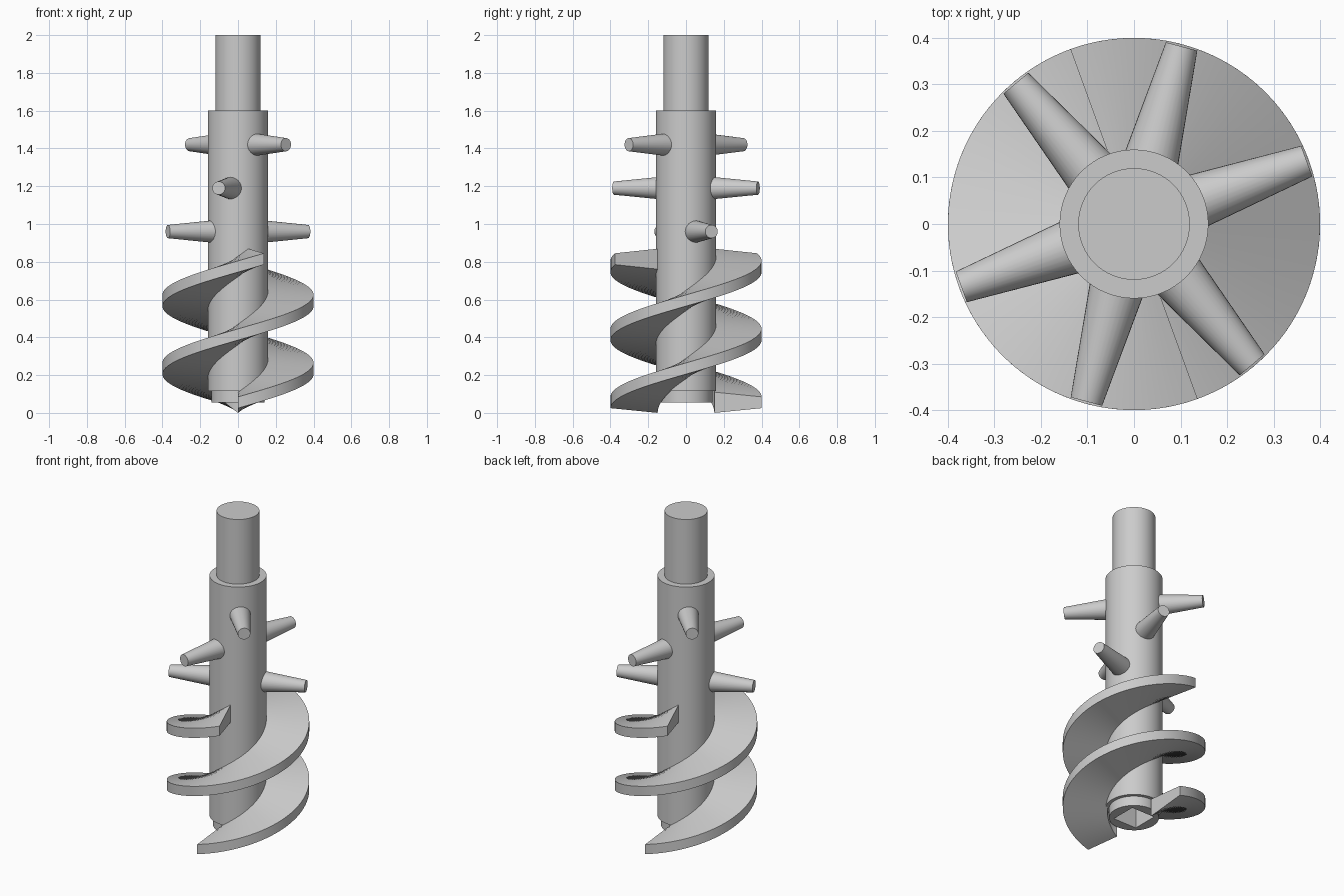
import bpy, bmesh, math
from mathutils import Matrix, Vector

cube = bpy.data.objects.get("Cube")
if cube:
    bpy.data.objects.remove(cube, do_unlink=True)

steel = bpy.data.materials.new("plain_grey_steel")
steel.use_nodes = True
grey = (0.6, 0.6, 0.6, 1)
steel.diffuse_color = grey
steel.node_tree.nodes["Principled BSDF"].inputs["Base Color"].default_value = grey


def make_object(name, bm):
    bmesh.ops.recalc_face_normals(bm, faces=bm.faces)
    mesh = bpy.data.meshes.new(name)
    bm.to_mesh(mesh)
    bm.free()
    obj = bpy.data.objects.new(name, mesh)
    bpy.context.collection.objects.link(obj)
    mesh.materials.append(steel)
    return obj


def smooth(obj):
    bpy.ops.object.select_all(action="DESELECT")
    obj.select_set(True)
    bpy.context.view_layer.objects.active = obj
    bpy.ops.object.shade_smooth_by_angle(angle=math.radians(30))


def sweep(name, rings, closed):
    """Skin a list of equal point rings; cap both ends unless closed."""
    bm = bmesh.new()
    loops = [[bm.verts.new(p) for p in ring] for ring in rings]
    pairs = zip(loops, loops[1:] + loops[:1]) if closed else zip(loops, loops[1:])
    for a, b in pairs:
        for i in range(len(a)):
            j = (i + 1) % len(a)
            bm.faces.new((a[i], a[j], b[j], b[i]))
    if not closed:
        bm.faces.new(loops[0])
        bm.faces.new(loops[-1])
    return make_object(name, bm)


def circle(r, z, n=64):
    return [(r * math.cos(2 * math.pi * i / n), r * math.sin(2 * math.pi * i / n), z)
            for i in range(n)]


# Stepped shaft: bottom collar, thick core and thin drive stub
profile = [(0.14, 0.055), (0.14, 0.115), (0.16, 0.115),
           (0.16, 1.6), (0.12, 1.6), (0.12, 2.0)]
shaft = sweep("stepped_shaft", [circle(r, z) for r, z in profile], False)

# Square socket cut into the bottom of the collar
bm = bmesh.new()
bmesh.ops.create_cube(bm, size=1, matrix=Matrix.Translation((0, 0, 0.15))
                      @ Matrix.Diagonal((0.16, 0.16, 0.3, 1)))
cutter = make_object("socket_cutter", bm)
cutter.hide_render = True
cut = shaft.modifiers.new("socket", "BOOLEAN")
cut.operation = "DIFFERENCE"
cut.solver = "EXACT"
cut.object = cutter
bpy.ops.object.select_all(action="DESELECT")
shaft.select_set(True)
bpy.context.view_layer.objects.active = shaft
bpy.ops.object.modifier_apply(modifier=cut.name)
bpy.data.objects.remove(cutter, do_unlink=True)
smooth(shaft)

# Two helical blades, thicker at the root than at the rim
PITCH, TURN, STEPS = 0.72, math.radians(380), 96
section = [(0.15, -0.055), (0.4, -0.03), (0.4, 0.03), (0.15, 0.055)]
for name, start in (("front_spiral_blade", -math.pi / 2), ("back_spiral_blade", math.pi / 2)):
    rings = []
    for i in range(STEPS + 1):
        t = TURN * i / STEPS
        a, z = start + t, 0.055 + PITCH * t / (2 * math.pi)
        rings.append([(r * math.cos(a), r * math.sin(a), z + h) for r, h in section])
    smooth(sweep(name, rings, False))

# Tapered mixing pegs in opposite pairs
LENGTH = 0.395
for level, z, angle in (("lower", 0.96, 20), ("middle", 1.19, 75), ("upper", 1.42, 130)):
    for side, extra in (("first", 0), ("second", 180)):
        a = math.radians(angle + extra)
        out = Vector((math.cos(a), math.sin(a), 0))
        place = (Matrix.Translation(out * LENGTH / 2 + Vector((0, 0, z)))
                 @ out.to_track_quat("Z", "Y").to_matrix().to_4x4())
        bm = bmesh.new()
        bmesh.ops.create_cone(bm, cap_ends=True, segments=32, radius1=0.073,
                              radius2=0.035, depth=LENGTH, matrix=place)
        smooth(make_object(f"{level}_peg_{side}", bm))
